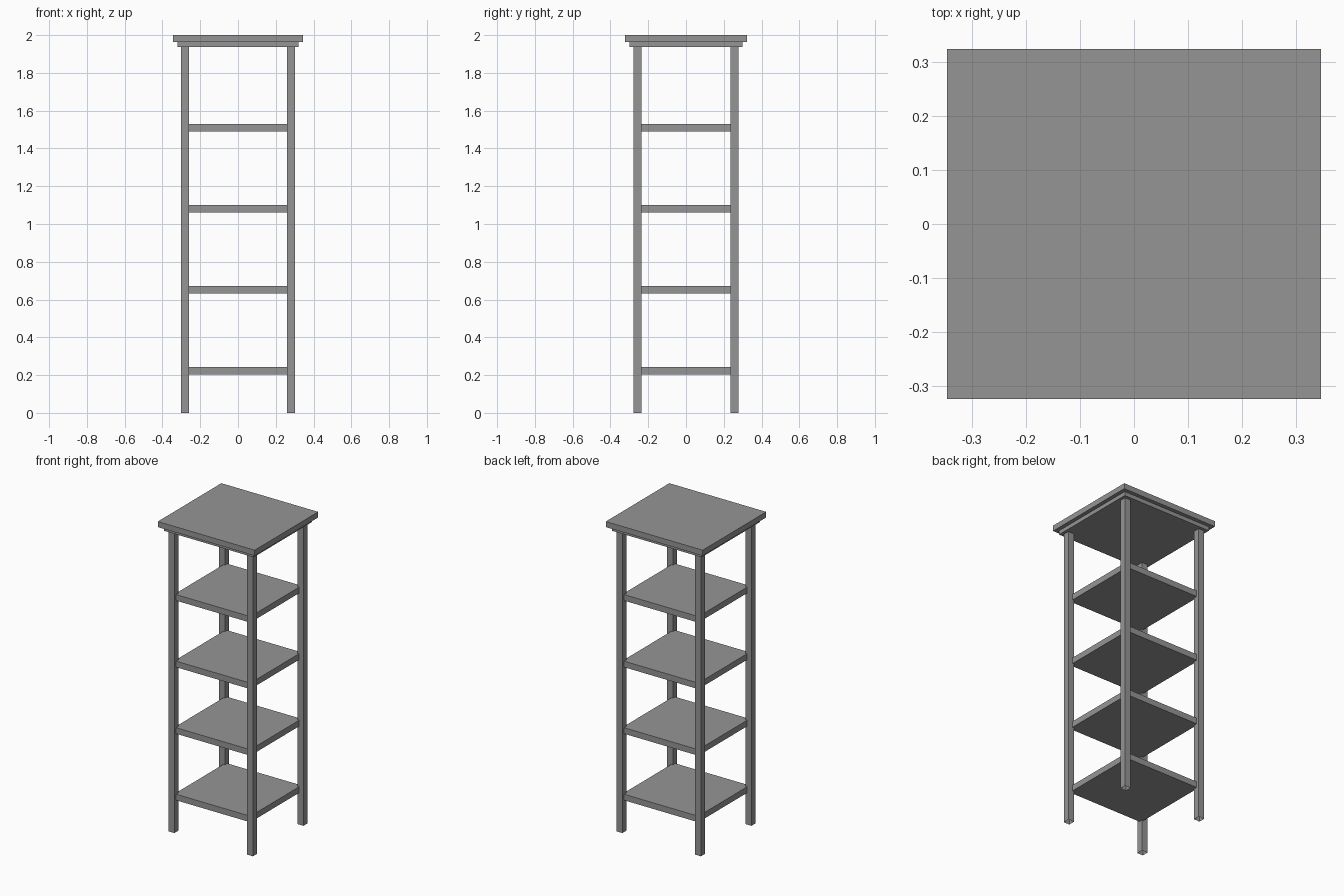
import bpy
import bmesh

if "Cube" in bpy.data.objects:
    bpy.data.objects.remove(bpy.data.objects["Cube"])

dark_grey = bpy.data.materials.new("dark_grey")
dark_grey.diffuse_color = (0.3, 0.3, 0.3, 1)
dark_grey.use_nodes = True
dark_grey.node_tree.nodes["Principled BSDF"].inputs["Base Color"].default_value = dark_grey.diffuse_color


def box(name, half_x, half_y, z0, z1, centre=(0, 0), open_ends=False):
    bm = bmesh.new()
    bmesh.ops.create_cube(bm, size=1)
    for v in bm.verts:
        v.co.x = centre[0] + v.co.x * 2 * half_x
        v.co.y = centre[1] + v.co.y * 2 * half_y
        v.co.z = z1 if v.co.z > 0 else z0
    bm.normal_update()
    if open_ends:
        ends = [f for f in bm.faces if abs(f.normal.z) > 0.9]
        bmesh.ops.delete(bm, geom=ends, context='FACES_ONLY')
    mesh = bpy.data.meshes.new(name)
    bm.to_mesh(mesh)
    bm.free()
    mesh.materials.append(dark_grey)
    obj = bpy.data.objects.new(name, mesh)
    bpy.context.collection.objects.link(obj)
    return obj


# Four square tube legs, open at the feet
for y_name, sy in (("front", -1), ("back", 1)):
    for x_name, sx in (("left", -1), ("right", 1)):
        box(f"{y_name}_{x_name}_leg", 0.021, 0.021, 0, 1.938,
            (sx * 0.28, sy * 0.257), open_ends=True)

# Four evenly spaced shelves, let into the legs
for i in range(4):
    z = 0.204 + i * 0.4285
    box(f"shelf_{i + 1}", 0.27, 0.26, z, z + 0.039)

# Stepped top: moulding under an overhanging slab
box("top_moulding", 0.32, 0.298, 1.938, 1.964)
box("top_slab", 0.345, 0.323, 1.964, 2.0)
